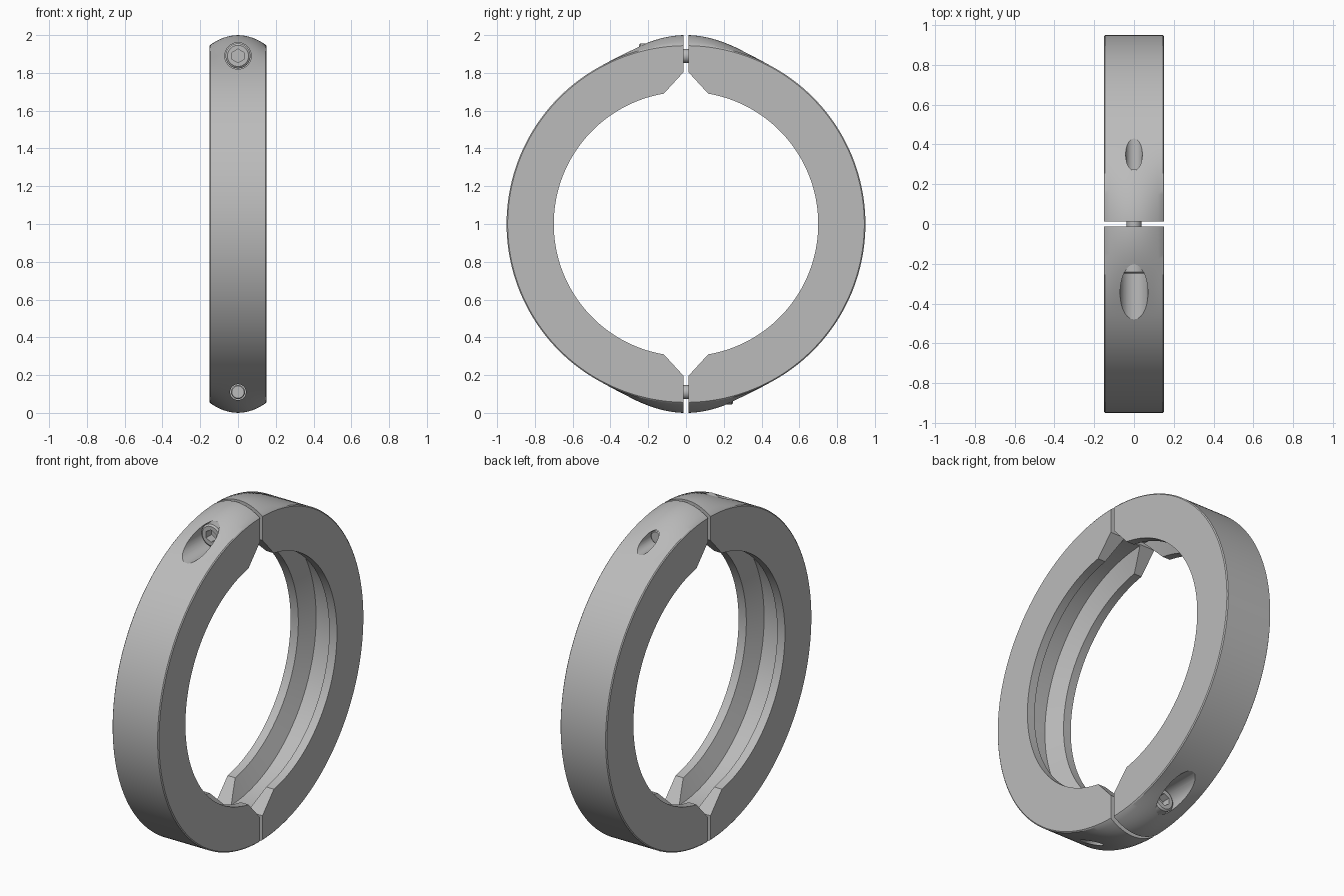
import bpy, bmesh, math
from mathutils import Matrix

cube = bpy.data.objects.get("Cube")
if cube:
    bpy.data.objects.remove(cube, do_unlink=True)

steel = bpy.data.materials.new("plain grey steel")
steel.use_nodes = True
GREY = (0.5, 0.5, 0.5, 1)
steel.diffuse_color = GREY
steel.node_tree.nodes["Principled BSDF"].inputs["Base Color"].default_value = GREY

HALF_W, R_OUT, R_IN = 0.15, 0.95, 0.70
BOLT_Z = 0.89          # bolt height above the ring axis
AXIS_Z = 1.0


def add_object(name, bm):
    bmesh.ops.recalc_face_normals(bm, faces=bm.faces)
    mesh = bpy.data.meshes.new(name)
    bm.to_mesh(mesh)
    bm.free()
    mesh.materials.append(steel)
    ob = bpy.data.objects.new(name, mesh)
    bpy.context.collection.objects.link(ob)
    return ob


def loft(rings, closed_profile=True):
    """Skin a row of equal point loops and cap both ends."""
    bm = bmesh.new()
    loops = [[bm.verts.new(p) for p in ring] for ring in rings]
    n = len(loops[0])
    for a, b in zip(loops, loops[1:]):
        for i in range(n):
            j = (i + 1) % n
            bm.faces.new((a[i], a[j], b[j], b[i]))
    bm.faces.new(loops[0])
    bm.faces.new(loops[-1][::-1])
    return bm


def rod(name, stations, sides=48, z=BOLT_Z):
    """Round bar along y from (y, radius) stations."""
    angles = [math.tau * i / sides for i in range(sides)]
    return add_object(name, loft([[(r * math.sin(a), y, z + r * math.cos(a))
                                   for a in angles] for y, r in stations]))


def cut(target, cutters):
    """Subtract the cutters, bake the result and drop the cutters."""
    for c in cutters:
        c.hide_render = True
        mod = target.modifiers.new("cut", 'BOOLEAN')
        mod.operation, mod.solver, mod.object = 'DIFFERENCE', 'EXACT', c
    deps = bpy.context.evaluated_depsgraph_get()
    baked = bpy.data.meshes.new_from_object(target.evaluated_get(deps))
    target.modifiers.clear()
    target.data = baked
    for c in cutters:
        bpy.data.objects.remove(c, do_unlink=True)


def section(phi):
    """Cross-section of the ring at an angle from the top, bulged near the joints."""
    t = min(phi, math.pi - phi)
    bump = 0.05 * math.cos(math.pi * t) ** 2 if t < 0.5 else 0
    edge = HALF_W - 0.005
    pts = [(HALF_W, R_OUT - 0.006)]
    for i in range(13):
        u = 1 - i / 6
        pts.append((edge * u, R_OUT + bump * (1 - u * u)))
    pts += [(-HALF_W, R_OUT - 0.006), (-HALF_W, R_IN)]
    # Lips and tapered inner groove
    pts += [(-0.10, R_IN), (-0.055, 0.80), (0.055, 0.80), (0.10, R_IN), (HALF_W, R_IN)]
    return [(x, -r * math.sin(phi), r * math.cos(phi)) for x, r in pts]


# Front half of the clamp ring
STEPS = 120
front = add_object("front_half_ring",
                   loft([section(math.pi * i / STEPS) for i in range(STEPS + 1)]))

# Joint gaps with flared inner notches
gap = [(-0.012, 1.2), (-0.012, 0.805), (-0.2, 0.6), (0.2, 0.6), (0.012, 0.805), (0.012, 1.2)]
cutters = [add_object("joint_cutter", loft([[(x, y, s * z) for y, z in gap]
                                            for x in (-0.3, 0.3)])) for s in (1, -1)]
# Bolt pocket and bolt holes
cutters.append(rod("pocket_cutter", [(-0.8, 0.07), (-0.15, 0.07)]))
cutters.append(rod("hole_cutter", [(-0.4, 0.042), (0.1, 0.042)]))
cutters.append(rod("tapped_hole_cutter", [(-0.8, 0.042), (0.1, 0.042)], z=-BOLT_Z))
cut(front, cutters)

# Socket head bolt
bolt = rod("top_bolt", [(-0.25, 0.056), (-0.242, 0.066), (-0.15, 0.066),
                        (-0.15, 0.037), (0.27, 0.037), (0.275, 0.032)])
cut(bolt, [rod("socket_cutter", [(-0.3, 0.036), (-0.2, 0.036)], sides=6)])

# The other half and bolt are the same parts turned half round the ring axis
parts = [front, bolt]
for source, name in ((front, "back_half_ring"), (bolt, "bottom_bolt")):
    mesh = source.data.copy()
    mesh.transform(Matrix.Rotation(math.pi, 4, 'X'))
    twin = bpy.data.objects.new(name, mesh)
    bpy.context.collection.objects.link(twin)
    parts.append(twin)

bpy.ops.object.select_all(action='DESELECT')
for ob in parts:
    ob.location.z = AXIS_Z
    ob.select_set(True)
bpy.context.view_layer.objects.active = front
bpy.ops.object.shade_smooth_by_angle(angle=math.radians(25))
